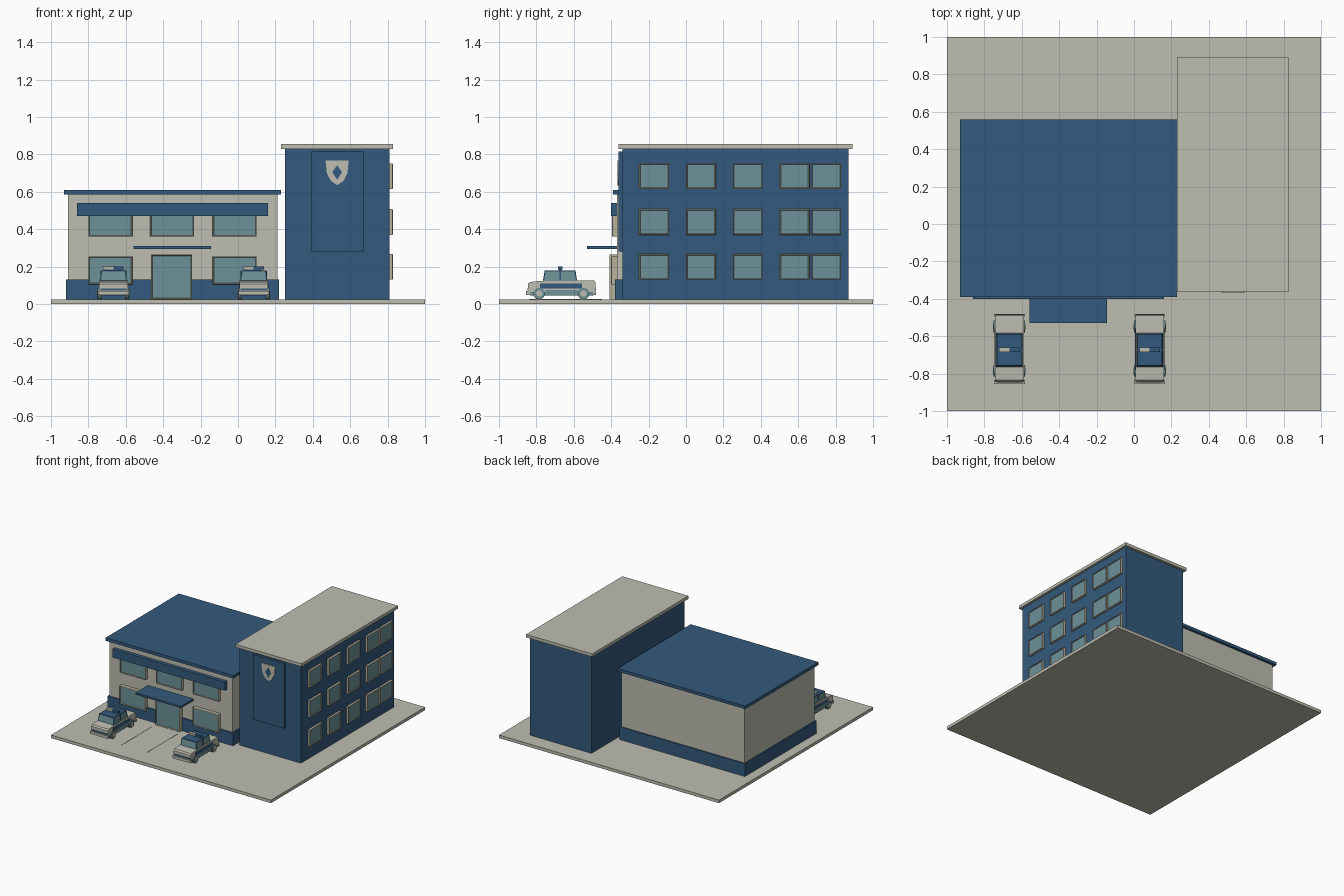
import bpy, bmesh
from mathutils import Vector

cube = bpy.data.objects.get("Cube")
if cube:
    bpy.data.objects.remove(cube, do_unlink=True)


def material(name, rgb):
    m = bpy.data.materials.new(name)
    m.use_nodes = True
    m.diffuse_color = (*rgb, 1)
    m.node_tree.nodes["Principled BSDF"].inputs["Base Color"].default_value = (*rgb, 1)
    return m


CREAM = material("pale cream", (0.51, 0.51, 0.44))
BLUE = material("deep blue", (0.034, 0.102, 0.205))
GLASS = material("teal glass", (0.15, 0.285, 0.31))
FRAME = material("beige frame", (0.48, 0.44, 0.33))


def finish(name, bm, *mats):
    bmesh.ops.recalc_face_normals(bm, faces=bm.faces)
    mesh = bpy.data.meshes.new(name)
    bm.to_mesh(mesh)
    bm.free()
    for m in mats:
        mesh.materials.append(m)
    ob = bpy.data.objects.new(name, mesh)
    bpy.context.collection.objects.link(ob)
    return ob


def box_mesh(x, y, z):
    """Box between the (low, high) limits on each axis."""
    bm = bmesh.new()
    bmesh.ops.create_cube(bm, size=1)
    for v in bm.verts:
        v.co = [(lo + hi) / 2 + c * (hi - lo) for c, (lo, hi) in zip(v.co, (x, y, z))]
    return bm


def box(name, x, y, z, mat):
    return finish(name, box_mesh(x, y, z), mat)


def prism(name, points, offset, mat):
    """Flat outline of 3D points, extruded along offset."""
    bm = bmesh.new()
    face = bm.faces.new([bm.verts.new(p) for p in points])
    made = bmesh.ops.extrude_face_region(bm, geom=[face])["geom"]
    verts = [g for g in made if isinstance(g, bmesh.types.BMVert)]
    bmesh.ops.translate(bm, verts=verts, vec=offset)
    return finish(name, bm, mat)


def window(name, x, y, z, facing):
    """Framed pane, glass sunk into the face that looks along facing."""
    bm = box_mesh(x, y, z)
    bm.normal_update()
    facing = Vector(facing)
    pane = [f for f in bm.faces if f.normal.dot(facing) > 0.9]
    edges = list(pane[0].edges)
    bmesh.ops.bevel(bm, geom=edges, offset=0.004, segments=2, affect='EDGES', profile=0.5)
    bm.normal_update()
    pane = [f for f in bm.faces if f.normal.dot(facing) > 0.99]
    bmesh.ops.inset_region(bm, faces=pane, thickness=0.004)
    bmesh.ops.translate(bm, verts=pane[0].verts, vec=facing * -0.006)
    pane[0].material_index = 1
    return finish(name, bm, FRAME, GLASS)


# Ground slab and parking lines
box("ground_slab", (-1, 1), (-1, 1), (0, 0.025), CREAM)
for x in (-0.47, -0.24):
    box("parking_line", (x - 0.004, x + 0.004), (-0.84, -0.45), (0.025, 0.027), CREAM)

# Low front office
box("office_walls", (-0.91, 0.21), (-0.37, 0.54), (0.025, 0.59), CREAM)
box("office_plinth", (-0.92, 0.22), (-0.38, 0.55), (0.025, 0.13), BLUE)
box("office_roof", (-0.93, 0.23), (-0.39, 0.56), (0.585, 0.61), BLUE)
box("office_fascia", (-0.86, 0.16), (-0.4, -0.365), (0.47, 0.54), BLUE)
box("entrance_canopy", (-0.56, -0.145), (-0.53, -0.365), (0.295, 0.31), BLUE)
FRONT = (0, -1, 0)
for x in (-0.8, -0.47, -0.135):
    window("upper_window", (x, x + 0.235), (-0.395, -0.365), (0.36, 0.5), FRONT)
for x in (-0.8, -0.135):
    window("lower_window", (x, x + 0.235), (-0.4, -0.365), (0.105, 0.255), FRONT)
window("entrance_door", (-0.465, -0.245), (-0.41, -0.365), (0.025, 0.265), FRONT)

# Tall side block
box("tower_walls", (0.25, 0.81), (-0.34, 0.87), (0.025, 0.835), BLUE)
box("tower_roof", (0.23, 0.83), (-0.36, 0.89), (0.83, 0.855), CREAM)
box("tower_panel", (0.39, 0.67), (-0.36, -0.335), (0.28, 0.815), BLUE)
for z in (0.13, 0.37, 0.615):
    for y in (-0.25, 0, 0.25, 0.5, 0.67):
        window("tower_window", (0.8, 0.828), (y, y + 0.16), (z, z + 0.137), (1, 0, 0))

# Plain shield ornament with a diamond
half = [(0, 0.635), (0.035, 0.66), (0.055, 0.7), (0.062, 0.768)]
outline = half + [(-x, z) for x, z in reversed(half[1:])]
prism("shield_plate", [(0.53 + x, -0.359, z) for x, z in outline], (0, -0.006, 0), CREAM)
diamond = [(0, 0.665), (0.026, 0.705), (0, 0.742), (-0.026, 0.705)]
prism("shield_diamond", [(0.53 + x, -0.364, z) for x, z in diamond], (0, -0.003, 0), BLUE)


def car(cx):
    def part(name, w, y, z, mat):
        return box(name, (cx - w, cx + w), y, z, mat)

    # Body with a gently sloping bonnet
    side = [(-0.845, 0.065), (-0.845, 0.108), (-0.835, 0.118), (-0.76, 0.125),
            (-0.49, 0.125), (-0.484, 0.115), (-0.484, 0.065)]
    prism("car_body", [(cx - 0.077, y, z) for y, z in side], (0.154, 0, 0), CREAM)
    part("car_underbody", 0.074, (-0.835, -0.495), (0.045, 0.068), GLASS)
    part("car_side_stripe", 0.0785, (-0.78, -0.555), (0.082, 0.11), BLUE)
    part("car_sill", 0.079, (-0.75, -0.58), (0.05, 0.075), GLASS)
    part("front_bumper", 0.082, (-0.855, -0.835), (0.048, 0.07), CREAM)
    part("rear_bumper", 0.082, (-0.495, -0.48), (0.048, 0.07), CREAM)
    part("front_grille", 0.07, (-0.847, -0.84), (0.073, 0.084), BLUE)
    part("rear_lights", 0.07, (-0.488, -0.482), (0.073, 0.084), BLUE)

    # Tapered cabin with inset glazing
    bm = box_mesh((cx - 0.072, cx + 0.072), (-0.765, -0.582), (0.122, 0.18))
    for v in bm.verts:
        if v.co.z > 0.15:
            v.co.x = cx + (v.co.x - cx) * 0.92
            v.co.y = -0.672 + (v.co.y + 0.672) * 0.9
    bm.normal_update()
    panes = [f for f in bm.faces if abs(f.normal.z) < 0.5]
    bmesh.ops.inset_individual(bm, faces=panes, thickness=0.009, depth=-0.002)
    for f in panes:
        f.material_index = 1
    finish("car_cabin", bm, BLUE, GLASS)
    part("door_pillar", 0.07, (-0.677, -0.669), (0.125, 0.177), BLUE)

    # Roof light bar in two colours
    part("light_bar_mount", 0.04, (-0.678, -0.666), (0.178, 0.186), BLUE)
    box("light_bar_right", (cx - 0.055, cx), (-0.684, -0.66), (0.184, 0.2), CREAM)
    box("light_bar_left", (cx, cx + 0.055), (-0.684, -0.66), (0.184, 0.2), BLUE)

    # Wheels with hubs
    for y in (-0.785, -0.548):
        for s in (-1, 1):
            for name, r, out, mat in (("tyre", 0.031, 0.073, GLASS), ("hub", 0.017, 0.076, CREAM)):
                bpy.ops.mesh.primitive_cylinder_add(
                    vertices=20, radius=r, depth=0.022, rotation=(0, 1.5708, 0),
                    location=(cx + s * out, y, 0.056))
                wheel = bpy.context.object
                wheel.name = "car_" + name
                wheel.data.materials.append(mat)
                bpy.ops.object.shade_smooth_by_angle()


car(-0.666)
car(0.084)
